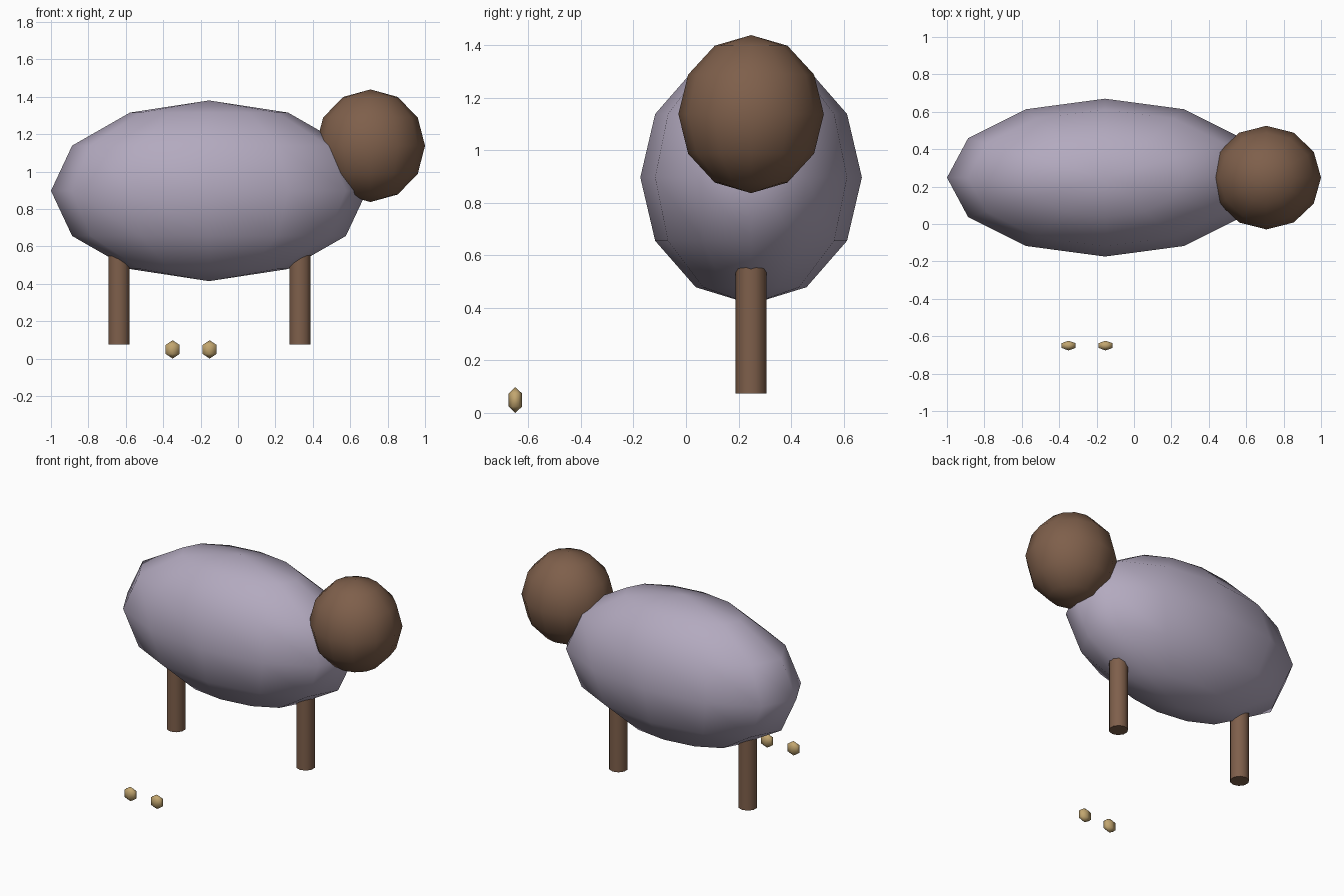
import bpy

if "Cube" in bpy.data.objects:
    bpy.data.objects.remove(bpy.data.objects["Cube"])

def material(name, rgb):
    m = bpy.data.materials.new(name)
    m.diffuse_color = (*rgb, 1)
    m.use_nodes = True
    m.node_tree.nodes["Principled BSDF"].inputs["Base Color"].default_value = m.diffuse_color
    return m

WOOL = material("pale lilac", (0.45, 0.40, 0.52))
BROWN = material("brown", (0.21, 0.115, 0.07))
TAN = material("tan", (0.54, 0.38, 0.16))

def finish(name, mat):
    o = bpy.context.object
    o.name = name
    o.data.materials.append(mat)
    return o

def ellipsoid(name, centre, radii, segs, rings, mat):
    bpy.ops.mesh.primitive_uv_sphere_add(segments=segs, ring_count=rings, radius=1, location=centre)
    o = finish(name, mat)
    o.scale = radii
    bpy.ops.object.transform_apply(location=False, rotation=False, scale=True)
    bpy.ops.object.shade_smooth()

MID_Y = 0.248

# Body and head
ellipsoid("body", (-0.155, MID_Y, 0.897), (0.845, 0.422, 0.483), 12, 6, WOOL)
ellipsoid("head", (0.708, MID_Y, 1.138), (0.292, 0.277, 0.301), 12, 6, BROWN)

# Two legs on the centre line, running up into the body
LEG_BOTTOM, LEG_TOP = 0.074, 0.6
for name, x in (("back_leg", -0.637), ("front_leg", 0.332)):
    bpy.ops.mesh.primitive_cylinder_add(vertices=10, radius=0.0595, depth=LEG_TOP - LEG_BOTTOM,
                                        location=(x, MID_Y, (LEG_TOP + LEG_BOTTOM) / 2))
    finish(name, BROWN)
    bpy.ops.object.shade_smooth_by_angle(angle=0.8)

# Two small pellets lying in front
for i, x in enumerate((-0.35, -0.152)):
    ellipsoid(f"pellet_{i + 1}", (x, -0.65, 0.049), (0.049, 0.03, 0.049), 6, 3, TAN)
